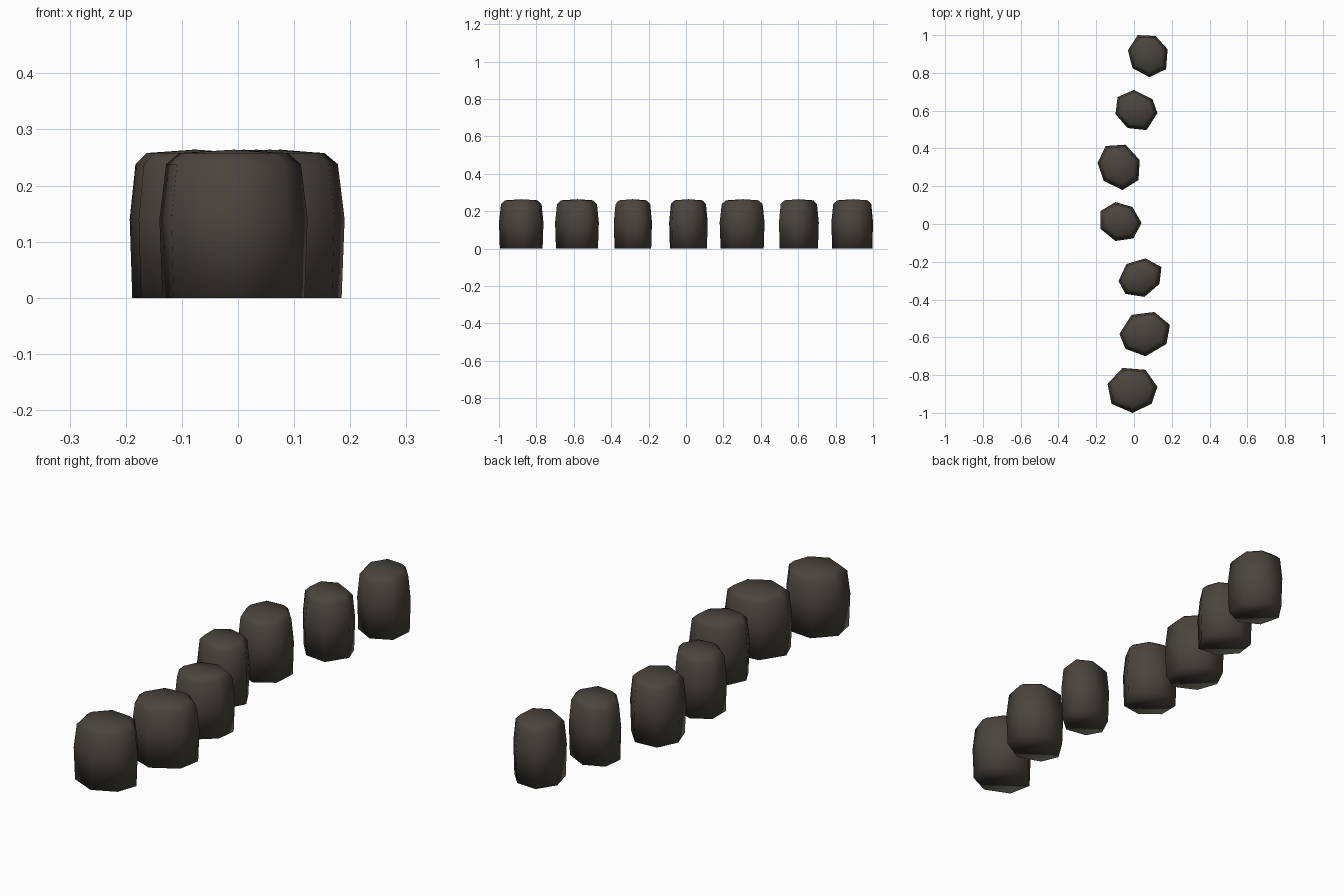
import bpy, bmesh

if "Cube" in bpy.data.objects:
    bpy.data.objects.remove(bpy.data.objects["Cube"])

stone_mat = bpy.data.materials.new("dark brown stone")
stone_mat.diffuse_color = (0.068, 0.058, 0.047, 1)
stone_mat.use_nodes = True
stone_mat.node_tree.nodes["Principled BSDF"].inputs["Base Color"].default_value = stone_mat.diffuse_color

# Seven-sided outlines seen from above, back to front, clockwise
OUTLINES = [
    [(.02, 1.0), (.115, .995), (.178, .925), (.17, .82), (.082, .777), (-.008, .825), (-.032, .92)],
    [(0, .71), (.098, .66), (.124, .587), (.066, .497), (-.034, .508), (-.098, .582), (-.087, .672)],
    [(-.15, .413), (-.045, .42), (.03, .339), (.024, .233), (-.06, .18), (-.16, .228), (-.193, .323)],
    [(-.098, .116), (-.008, .09), (.04, .005), (-.003, -.076), (-.098, -.09), (-.177, -.026), (-.177, .069)],
    [(.061, -.182), (.145, -.228), (.135, -.317), (.055, -.386), (-.045, -.37), (-.082, -.302), (-.04, -.212)],
    [(.108, -.466), (.19, -.534), (.172, -.635), (.061, -.7), (-.045, -.661), (-.077, -.582), (-.013, -.481)],
    [(-.061, -.762), (.061, -.772), (.124, -.862), (.093, -.952), (-.008, -1.0), (-.119, -.952), (-.14, -.847)],
]
# Rings as (height, outline scale)
PROFILE = [(0, .96), (.14, 1), (.238, .91), (.258, .73)]


def make_stone(name, outline):
    n = len(outline)
    cx = sum(p[0] for p in outline) / n
    cy = sum(p[1] for p in outline) / n
    bm = bmesh.new()
    rings = [[bm.verts.new((cx + (x - cx) * s, cy + (y - cy) * s, z)) for x, y in outline]
             for z, s in PROFILE]
    # sides
    for low, high in zip(rings, rings[1:]):
        for i in range(n):
            j = (i + 1) % n
            bm.faces.new((low[i], low[j], high[j], high[i]))
    # flat base and slightly domed top
    bm.faces.new(rings[0])
    crown = bm.verts.new((cx, cy, .264))
    for i in range(n):
        bm.faces.new((rings[-1][i], rings[-1][(i + 1) % n], crown))
    bmesh.ops.recalc_face_normals(bm, faces=bm.faces)
    for f in bm.faces:
        f.smooth = True
    mesh = bpy.data.meshes.new(name)
    bm.to_mesh(mesh)
    bm.free()
    mesh.materials.append(stone_mat)
    bpy.context.collection.objects.link(bpy.data.objects.new(name, mesh))


# Row of stepping stones
for k, outline in enumerate(OUTLINES):
    make_stone(f"stone_{k + 1}", outline)
